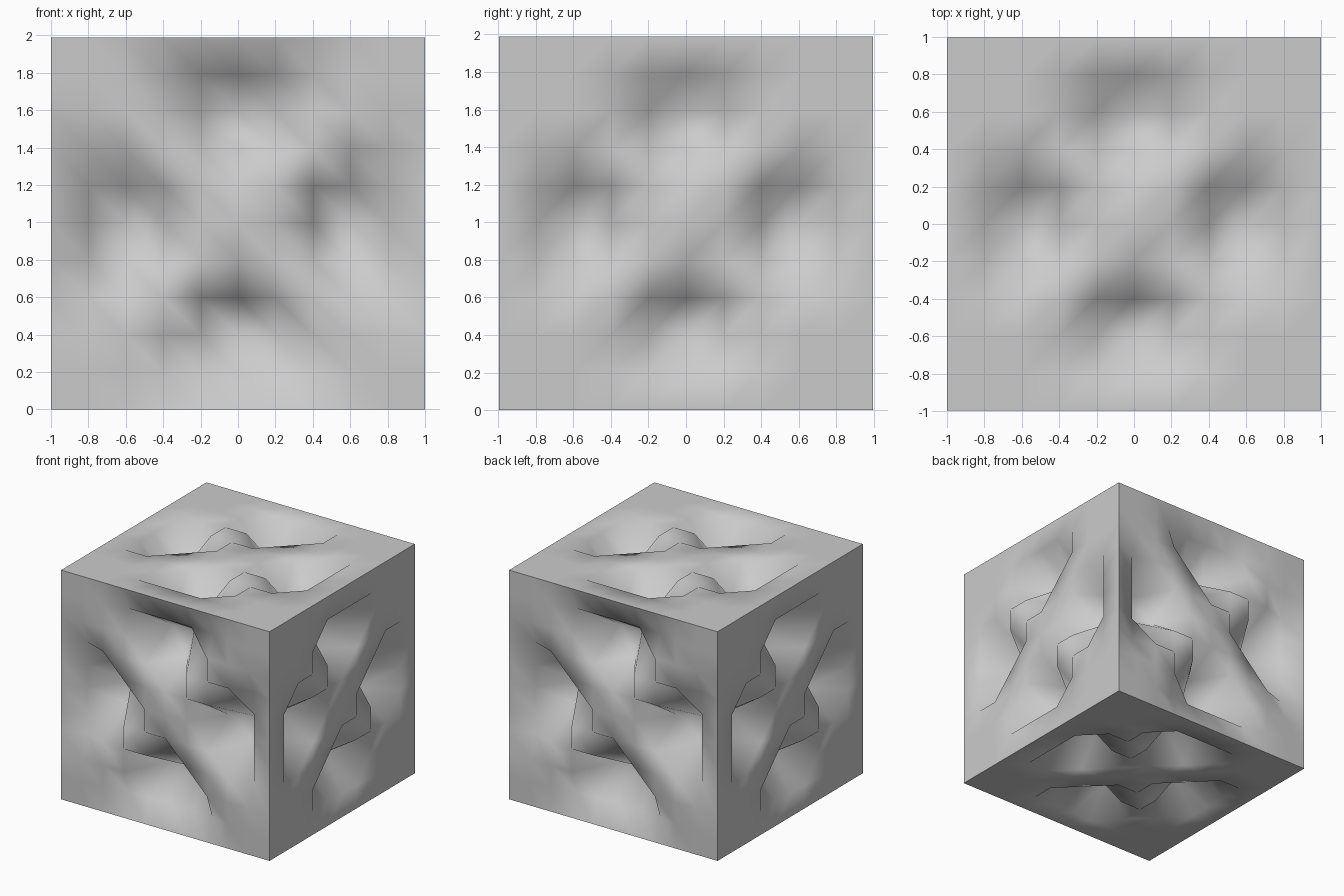
import bpy, bmesh

if "Cube" in bpy.data.objects:
    bpy.data.objects.remove(bpy.data.objects["Cube"])

N = 10                      # squares along each cube edge
SIZE = (1.0, 0.996, 0.994)  # half sizes in x, y, z

# Dent depth for (distance from face centre, sideways offset), in grid steps
ROUND_DENTS = {(2, 0): 0.30, (3, 0): 0.36, (3, 1): 0.31}
CROSS_DENTS = {(2, 0): 0.30, (3, 0): 0.40, (3, 1): 0.38,
               (4, 0): 0.07, (4, 1): 0.07, (4, 2): 0.07}


def depth(table, i, j):
    """Four dents per face, mirrored and turned about the face centre."""
    i, j = abs(i), abs(j)
    return table.get((max(i, j), min(i, j)), 0.0)


bm = bmesh.new()
# Six gridded sides
for axis in range(3):
    table = CROSS_DENTS if axis == 1 else ROUND_DENTS
    u, v = (axis + 1) % 3, (axis + 2) % 3
    for sign in (-1, 1):
        grid = []
        for i in range(-N // 2, N // 2 + 1):
            row = []
            for j in range(-N // 2, N // 2 + 1):
                p = [0, 0, 0]
                p[axis] = sign * (1 - depth(table, i, j))
                p[u], p[v] = 2 * i / N, 2 * j / N
                row.append(bm.verts.new([a * s for a, s in zip(p, SIZE)]))
            grid.append(row)
        for i in range(N):
            for j in range(N):
                q = [grid[i][j], grid[i + 1][j], grid[i + 1][j + 1], grid[i][j + 1]]
                bm.faces.new(q if sign > 0 else q[::-1])
bmesh.ops.remove_doubles(bm, verts=bm.verts[:], dist=0.001)

# Smooth reliefs, crisp cube edges
for f in bm.faces:
    f.smooth = True
for e in bm.edges:
    shared = sum(all(abs(abs(w.co[k]) - SIZE[k]) < 1e-4 for w in e.verts)
                 and e.verts[0].co[k] * e.verts[1].co[k] > 0 for k in range(3))
    e.smooth = shared < 2

mesh = bpy.data.meshes.new("dented_cube")
bm.to_mesh(mesh)
bm.free()
cube = bpy.data.objects.new("dented_cube", mesh)
cube.location.z = SIZE[2]
bpy.context.collection.objects.link(cube)
